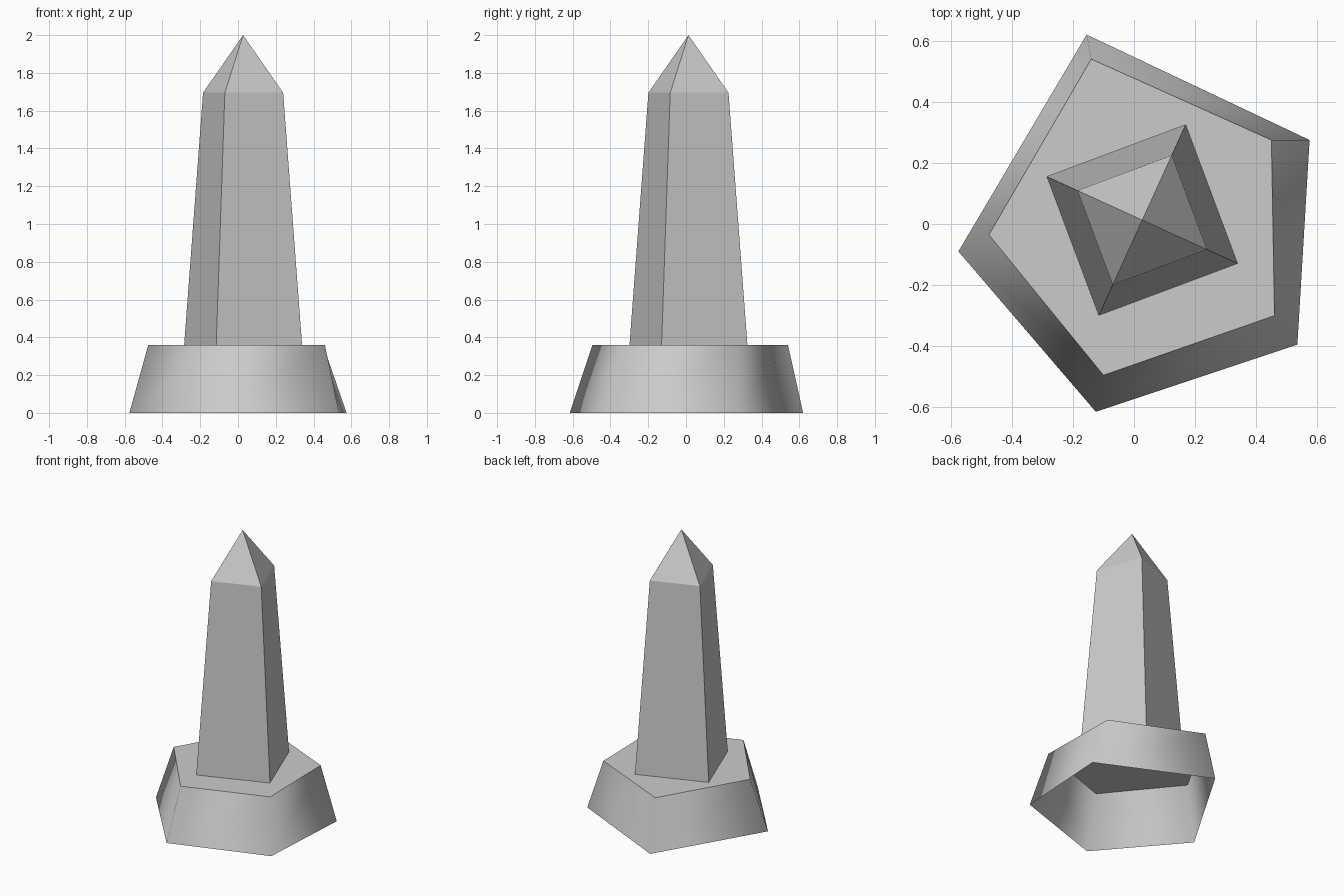
import bpy, bmesh
from math import radians, cos, sin
from mathutils import Vector

cube = bpy.data.objects.get("Cube")
if cube:
    bpy.data.objects.remove(cube, do_unlink=True)

stone = bpy.data.materials.new("grey_stone")
stone.use_nodes = True
GREY = (0.6, 0.6, 0.6, 1)
stone.diffuse_color = GREY
stone.node_tree.nodes["Principled BSDF"].inputs["Base Color"].default_value = GREY


def ring(bm, points, z):
    return [bm.verts.new((x, y, z)) for x, y in points]


def bridge(bm, lower, upper):
    n = len(lower)
    return [bm.faces.new((lower[i], lower[(i + 1) % n], upper[(i + 1) % n], upper[i]))
            for i in range(n)]


def finish(bm, name):
    mesh = bpy.data.meshes.new(name)
    bm.to_mesh(mesh)
    bm.free()
    mesh.materials.append(stone)
    obj = bpy.data.objects.new(name, mesh)
    bpy.context.collection.objects.link(obj)
    return obj


BASE_TOP = 0.36

# Rough five-sided plinth, open underneath, soft sides and a crisp flat top
foot = [(-0.155, 0.62), (-0.575, -0.09), (-0.125, -0.615), (0.535, -0.395), (0.575, 0.275)]
rim = [(-0.14, 0.54), (-0.475, -0.035), (-0.10, -0.495), (0.46, -0.30), (0.45, 0.275)]
bm = bmesh.new()
low, high = ring(bm, foot, 0), ring(bm, rim, BASE_TOP)
for face in bridge(bm, low, high):
    face.smooth = True
top = bm.faces.new(high)
for edge in top.edges:
    edge.smooth = False
finish(bm, "plinth")

# Tapered four-sided shaft with a pyramid tip
centre = Vector((0.027, 0.013))


def square(radius):
    angles = [radians(65.5 + 90 * i) for i in range(4)]
    return [centre + radius * Vector((cos(a), sin(a))) for a in angles]


bm = bmesh.new()
low, high = ring(bm, square(0.343), BASE_TOP), ring(bm, square(0.233), 1.695)
bridge(bm, low, high)
apex = bm.verts.new((centre.x, centre.y, 2))
for i in range(4):
    bm.faces.new((high[i], high[(i + 1) % 4], apex))
finish(bm, "obelisk_shaft")
